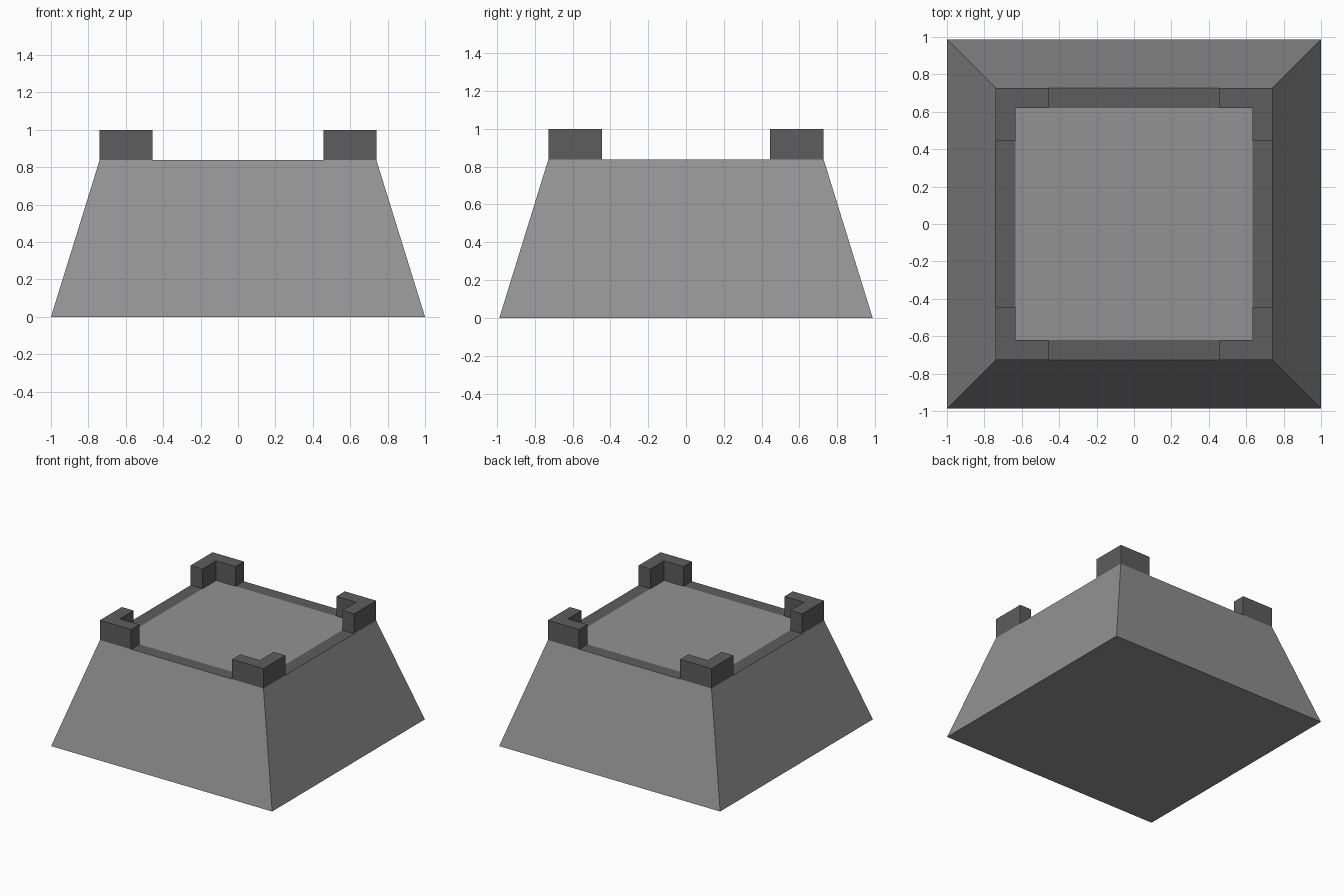
import bpy, bmesh

if "Cube" in bpy.data.objects:
    bpy.data.objects.remove(bpy.data.objects["Cube"])

def material(name, rgb):
    m = bpy.data.materials.new(name)
    m.diffuse_color = (*rgb, 1)
    m.use_nodes = True
    m.node_tree.nodes["Principled BSDF"].inputs["Base Color"].default_value = m.diffuse_color
    return m

light = material("light_grey", (0.29, 0.29, 0.295))
dark = material("dark_grey", (0.11, 0.11, 0.11))

BASE_X, BASE_Y = 1.0, 0.987
TOP_X, TOP_Y = 0.74, 0.728
DECK, TOP = 0.838, 1.0
WALL, LEG = 0.107, 0.283

def finish(name, bm, mats):
    bmesh.ops.recalc_face_normals(bm, faces=bm.faces)
    mesh = bpy.data.meshes.new(name)
    bm.to_mesh(mesh)
    bm.free()
    for m in mats:
        mesh.materials.append(m)
    obj = bpy.data.objects.new(name, mesh)
    bpy.context.collection.objects.link(obj)
    return obj

# Tapered body: a cube with its top pulled in and a dark flat rim
bm = bmesh.new()
bmesh.ops.create_cube(bm, size=2)
for v in bm.verts:
    top = v.co.z > 0
    v.co.x *= TOP_X if top else BASE_X
    v.co.y *= TOP_Y if top else BASE_Y
    v.co.z = DECK if top else 0
bm.normal_update()
deck = max(bm.faces, key=lambda f: f.calc_center_median().z)
rim = bmesh.ops.inset_region(bm, faces=[deck], thickness=WALL, use_even_offset=True)
for f in rim["faces"]:
    f.material_index = 1
finish("tapered_body", bm, [light, dark])

# L-shaped corner brackets, one per corner
def corner_bracket(name, sx, sy):
    bm = bmesh.new()
    outline = [(0, 0), (LEG, 0), (LEG, WALL), (WALL, WALL), (WALL, LEG), (0, LEG)]
    verts = [bm.verts.new((sx * (TOP_X - a), sy * (TOP_Y - b), DECK)) for a, b in outline]
    face = bm.faces.new(verts)
    up = bmesh.ops.extrude_face_region(bm, geom=[face], use_keep_orig=True)["geom"]
    for v in up:
        if isinstance(v, bmesh.types.BMVert):
            v.co.z = TOP
    finish(name, bm, [dark])

for sy, depth in ((-1, "front"), (1, "back")):
    for sx, side in ((-1, "left"), (1, "right")):
        corner_bracket(f"{depth}_{side}_corner_bracket", sx, sy)
